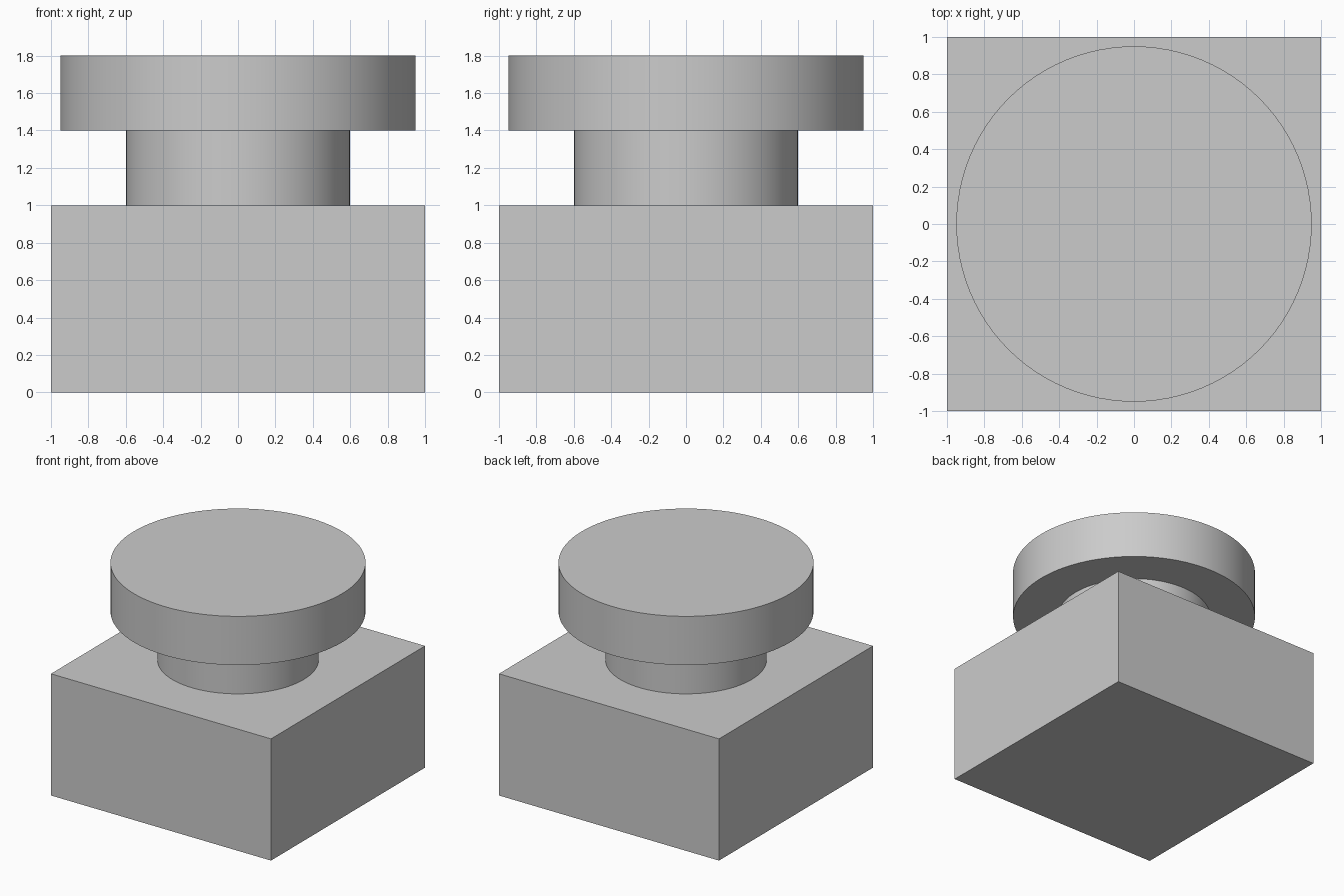
import bpy
import math

cube = bpy.data.objects.get("Cube")
if cube:
    bpy.data.objects.remove(cube, do_unlink=True)

# Single plain grey
grey = bpy.data.materials.new("light_grey")
grey.use_nodes = True
colour = (0.6, 0.6, 0.6, 1)
grey.diffuse_color = colour
grey.node_tree.nodes["Principled BSDF"].inputs["Base Color"].default_value = colour


def finish(name):
    obj = bpy.context.object
    obj.name = name
    obj.data.name = name
    obj.data.materials.append(grey)
    return obj


def disc(name, radius, bottom, top):
    bpy.ops.mesh.primitive_cylinder_add(
        vertices=96, radius=radius, depth=top - bottom,
        location=(0, 0, (bottom + top) / 2))
    finish(name)
    bpy.ops.object.shade_smooth_by_angle(angle=math.radians(30))


# Square base block
bpy.ops.mesh.primitive_cube_add(size=2, location=(0, 0, 0.5))
base = finish("base_block")
base.scale.z = 0.5
bpy.ops.object.transform_apply(location=False, rotation=False, scale=True)

# Narrow neck and wide round cap
disc("neck", 0.6, 1.0, 1.4)
disc("cap", 0.95, 1.4, 1.8)
